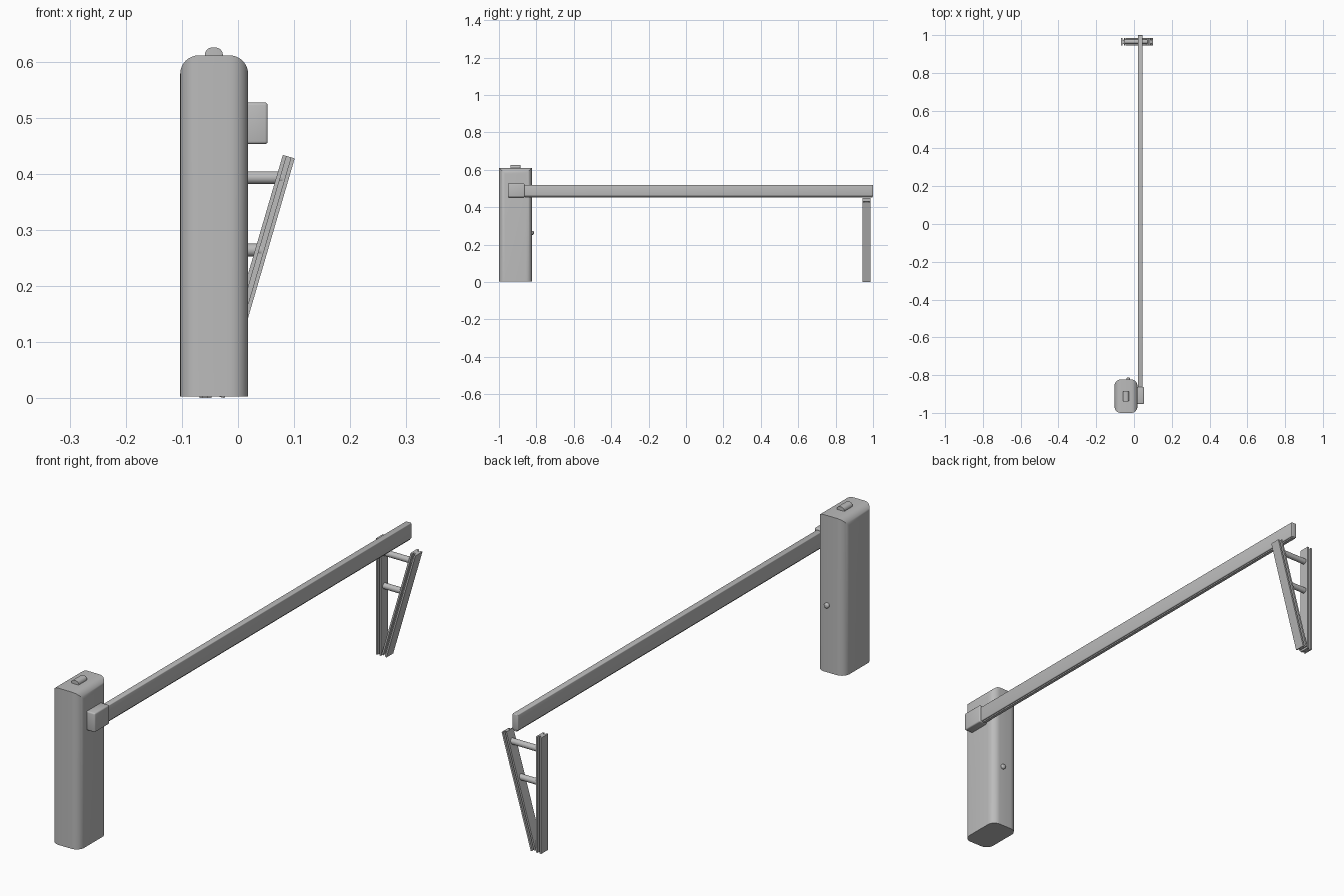
import bpy, bmesh, math
from mathutils import Matrix, Vector

if "Cube" in bpy.data.objects:
    bpy.data.objects.remove(bpy.data.objects["Cube"], do_unlink=True)

grey = bpy.data.materials.new("plain grey")
grey.use_nodes = True
grey.diffuse_color = (0.5, 0.5, 0.5, 1)
shader = next(n for n in grey.node_tree.nodes if n.type == 'BSDF_PRINCIPLED')
shader.inputs["Base Color"].default_value = (0.5, 0.5, 0.5, 1)


def finish(name, bm, smooth=True):
    bmesh.ops.recalc_face_normals(bm, faces=bm.faces)
    mesh = bpy.data.meshes.new(name)
    bm.to_mesh(mesh)
    bm.free()
    mesh.materials.append(grey)
    ob = bpy.data.objects.new(name, mesh)
    bpy.context.collection.objects.link(ob)
    if smooth:
        bpy.ops.object.select_all(action='DESELECT')
        ob.select_set(True)
        bpy.context.view_layer.objects.active = ob
        bpy.ops.object.shade_smooth_by_angle(angle=math.radians(32))
    return ob


def box(name, lo, hi, bevel=0):
    lo, hi = Vector(lo), Vector(hi)
    bm = bmesh.new()
    bmesh.ops.create_cube(bm, size=1)
    for v in bm.verts:
        v.co = (lo + hi) / 2 + v.co * (hi - lo)
    if bevel:
        bmesh.ops.bevel(bm, geom=bm.edges[:], offset=bevel, segments=3,
                        profile=0.5, affect='EDGES')
    return finish(name, bm)


def arched_block(name, lo, hi, r_top, r_plan, steps=8):
    """Loft across x: shoulders rounded at the top and corners rounded in plan."""
    half = []
    for i in range(steps + 1):
        a = math.pi / 2 * i / steps
        inset = 1 - math.sin(a)
        half.append((r_top * (1 - math.cos(a)), r_plan * inset, r_top * inset))
    sections = [(lo[0] + d, iy, iz) for d, iy, iz in half]
    sections += [(hi[0] - d, iy, iz) for d, iy, iz in reversed(half)]
    bm = bmesh.new()
    rings = []
    for x, iy, iz in sections:
        y0, y1, z0, z1 = lo[1] + iy, hi[1] - iy, lo[2], hi[2] - iz
        rings.append([bm.verts.new((x, y, z))
                      for y, z in ((y0, z0), (y1, z0), (y1, z1), (y0, z1))])
    for a, b in zip(rings, rings[1:]):
        for k in range(4):
            n = (k + 1) % 4
            bm.faces.new((a[k], a[n], b[n], b[k]))
    bm.faces.new(rings[0])
    bm.faces.new(rings[-1])
    return finish(name, bm)


def rod(name, start, end, radius, dome=False):
    start, end = Vector(start), Vector(end)
    axis = end - start
    bm = bmesh.new()
    bmesh.ops.create_cone(bm, cap_ends=True, segments=24, radius1=radius,
                          radius2=radius, depth=axis.length)
    if dome:
        rim = [e for e in bm.edges if all(v.co.z > 0 for v in e.verts)]
        bmesh.ops.bevel(bm, geom=rim, offset=radius * 0.6, segments=4,
                        profile=0.5, affect='EDGES')
    turn = axis.to_track_quat('Z', 'Y').to_matrix().to_4x4()
    bm.transform(Matrix.Translation((start + end) / 2) @ turn)
    return finish(name, bm)


POST_Y, POST_W, POST_D = 0.965, 0.022, 0.042


def post(name, x0, z0, x1, z1):
    """Flanged bar with a groove along its front and back."""
    w, d = POST_W / 2, POST_D / 2
    f, g = 0.004, 0.010          # half groove width, half web depth
    quarter = [(w, 0), (w, d), (f, d), (f, g)]
    top = quarter[1:] + [(-x, y) for x, y in reversed(quarter[1:])]
    outline = top + [(-x, -y) for x, y in top]
    foot, head = Vector((x0, POST_Y, z0)), Vector((x1, POST_Y, z1))
    along = (head - foot).normalized()
    side = Vector((along.z, 0, -along.x))
    bm = bmesh.new()
    ring = [bm.verts.new(foot + side * x + Vector((0, y, 0))) for x, y in outline]
    face = bm.faces.new(ring)
    new = bmesh.ops.extrude_face_region(bm, geom=[face])["geom"]
    bmesh.ops.translate(bm, vec=head - foot,
                        verts=[v for v in new if isinstance(v, bmesh.types.BMVert)])
    return finish(name, bm, smooth=False)


# Cabinet with its lamp and lock
arched_block("cabinet", (-0.103, -1.0, 0.003), (0.018, -0.823, 0.611), 0.033, 0.033)
arched_block("top_lamp", (-0.059, -0.939, 0.608), (-0.027, -0.885, 0.625), 0.013, 0.002)
rod("lock_knob", (-0.03, -0.83, 0.263), (-0.03, -0.813, 0.263), 0.01, dome=True)

# Arm and its pivot
box("arm_hub", (0.014, -0.953, 0.453), (0.053, -0.863, 0.527), 0.005)
box("barrier_arm", (0.021, -0.87, 0.458), (0.045, 1.0, 0.52), 0.003)
box("arm_bottom_strip", (0.027, -0.86, 0.453), (0.039, 0.998, 0.46))

# Arm rest: an upright post, a leaning post and cross rods
post("upright_post", -0.058, 0, -0.058, 0.45)
lean_foot, lean_head = (-0.0345, 0.003), (0.0905, 0.4305)
post("leaning_post", *lean_foot, *lean_head)
for name, z in (("upper_cross_rod", 0.393), ("lower_cross_rod", 0.264)):
    t = (z - lean_foot[1]) / (lean_head[1] - lean_foot[1])
    x = lean_foot[0] + t * (lean_head[0] - lean_foot[0])
    rod(name, (-0.056, POST_Y, z), (x, POST_Y, z), 0.0115)
